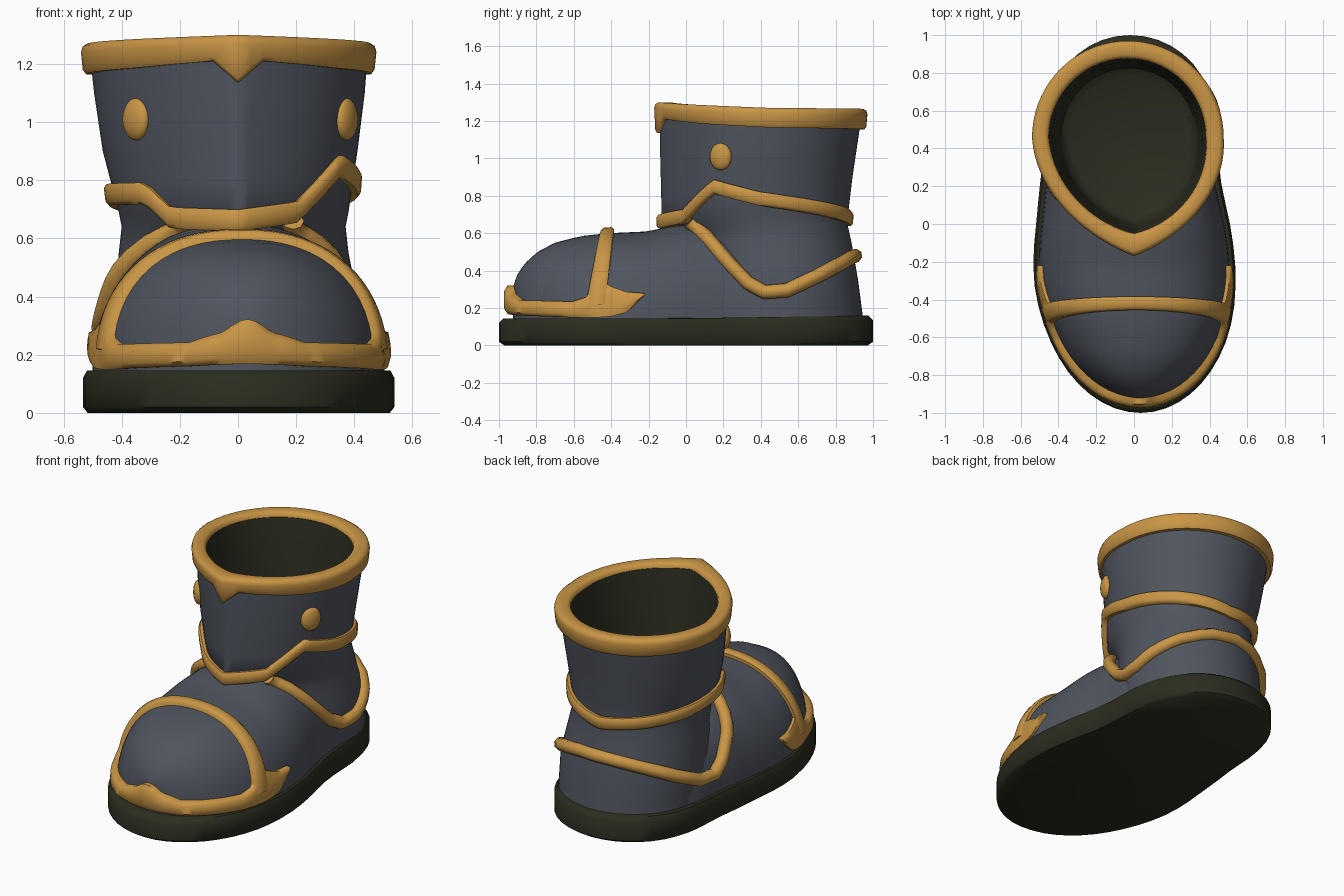
import bpy, bmesh
from math import sin, cos, pi, sqrt, radians
from mathutils import Vector

if "Cube" in bpy.data.objects:
    bpy.data.objects.remove(bpy.data.objects["Cube"], do_unlink=True)


def material(name, rgb):
    m = bpy.data.materials.new(name)
    m.use_nodes = True
    m.diffuse_color = (*rgb, 1)
    bsdf = m.node_tree.nodes["Principled BSDF"]
    bsdf.inputs["Base Color"].default_value = (*rgb, 1)
    bsdf.inputs["Roughness"].default_value = 0.7
    return m


GOLD = material("gold_trim", (0.59, 0.305, 0.06))
SLATE = material("slate_leather", (0.08, 0.09, 0.112))
DARK = material("dark_rubber", (0.025, 0.026, 0.014))


def finish(obj, mat, angle=50):
    obj.data.materials.append(mat)
    bpy.ops.object.select_all(action="DESELECT")
    obj.select_set(True)
    bpy.context.view_layer.objects.active = obj
    bpy.ops.object.shade_smooth_by_angle(angle=radians(angle))


def loft(name, rings, mat, closed=True, loop=False, caps=(False, False), flip=False):
    """Skin a list of equally long point rings."""
    bm = bmesh.new()
    rows = [[bm.verts.new(p) for p in ring] for ring in rings]
    n, r = len(rows[0]), len(rows)
    for i in range(r if loop else r - 1):
        a, b = rows[i], rows[(i + 1) % r]
        for j in range(n if closed else n - 1):
            k = (j + 1) % n
            bm.faces.new((a[j], a[k], b[k], b[j]))
    for use, row in zip(caps, (rows[0], rows[-1])):
        if use:
            bm.faces.new(row)
    bmesh.ops.remove_doubles(bm, verts=bm.verts, dist=0.0005)
    bmesh.ops.recalc_face_normals(bm, faces=bm.faces)
    if flip:
        bmesh.ops.reverse_faces(bm, faces=bm.faces)
    mesh = bpy.data.meshes.new(name)
    bm.to_mesh(mesh)
    bm.free()
    obj = bpy.data.objects.new(name, mesh)
    bpy.context.collection.objects.link(obj)
    finish(obj, mat)


def interp(table, v):
    """Piecewise linear lookup; entries are (key, value, ...)."""
    if v <= table[0][0]:
        return table[0][1:]
    for p, q in zip(table, table[1:]):
        if v <= q[0]:
            f = (v - p[0]) / (q[0] - p[0])
            return [a + (b - a) * f for a, b in zip(p[1:], q[1:])]
    return table[-1][1:]


def band(name, low, high, centre, depth, loop=False):
    """Raised strip between two edge paths, pushed away from a centre."""
    profile = ((0, -0.02), (0, 0.6), (0.2, 1), (0.8, 1), (1, 0.6), (1, -0.02))
    rings = []
    for a, b in zip(low, high):
        ring = []
        for f, d in profile:
            p = a.lerp(b, f)
            ring.append(p + (p - centre(p)).normalized() * (d * depth(p) if d > 0 else d))
        rings.append(ring)
    loft(name, rings, GOLD, loop=loop, caps=(not loop, not loop))


# Shared shapes: foot outline, foot dome and shaft section
def half_width(y):
    f = min(max((y + 0.25) / 0.7, 0), 1)
    w = 0.535 - 0.075 * f * f * (3 - 2 * f)
    if y < -0.25:
        w *= sqrt(max(0, 1 - ((y + 0.25) / 0.75) ** 2))
    if y > 0.4:
        w *= sqrt(max(0, 1 - ((y - 0.4) / 0.6) ** 2.5))
    return w


SPINE = [(-1, 0.035), (-0.6, 0.022), (-0.3, 0.004), (0, -0.005), (0.2, -0.018),
         (0.5, -0.015), (1, -0.02)]
BASE = 0.12
TIP = 0.925
HEEL = 0.87
CREST = [(-0.925, 0.31), (-0.905, 0.375), (-0.865, 0.435), (-0.8, 0.497), (-0.7, 0.55),
         (-0.56, 0.585), (-0.42, 0.6), (-0.2, 0.61), (-0.05, 0.645), (0.2, 0.66),
         (0.5, 0.56), (0.75, 0.3), (0.87, 0.2)]
BULGE = 2.3


def spine(y):
    return interp(SPINE, y)[0]


def foot_width(y):
    return 0.94 * half_width(y / (TIP if y < 0 else HEEL))


def foot_height(y):
    return interp(CREST, y)[0] - BASE


def foot_x(y, z, side):
    s = min(1, (z - BASE) / foot_height(y))
    return spine(y) + side * foot_width(y) * (1 - s ** BULGE) ** (1 / BULGE)


def foot_arc(y, a):
    """Point on the dome's cross-section, from +x (a = 0) over the top."""
    c, s = cos(a), max(0, sin(a))
    r = (abs(c) ** BULGE + s ** BULGE) ** (-1 / BULGE)
    return Vector((spine(y) + foot_width(y) * c * r, y, BASE + foot_height(y) * s * r))


# z, x min, x max, y front, y back
SHAFT = [(0.12, -0.42, 0.42, 0, 0.95), (0.35, -0.425, 0.42, 0, 0.92),
         (0.55, -0.41, 0.38, -0.02, 0.885), (0.64, -0.4, 0.37, -0.06, 0.865),
         (0.69, -0.41, 0.38, -0.13, 0.865), (0.9, -0.465, 0.41, -0.135, 0.89),
         (1.1, -0.495, 0.435, -0.14, 0.92), (1.24, -0.51, 0.445, -0.14, 0.94)]


def section(t, x0, x1, y0, y1, z, point=0.5):
    """Teardrop ring point: t = 0 is the creased front, +t towards +x."""
    yc, a = y0 + (y1 - y0) * 0.55, abs(t)
    if a > pi / 2:
        y = yc - (y1 - yc) * cos(a)
    else:
        y = yc - (yc - y0) * ((1 - point) * cos(a) + point * (1 - 2 * a / pi))
    cx = (x0 + x1) / 2 * (1 - max(0, cos(a)))
    return Vector((cx + (x1 - x0) / 2 * sin(t), y, z))


def shaft_point(t, z, grow=0):
    x0, x1, y0, y1 = interp(SHAFT, z)
    return section(t, x0 - grow, x1 + grow, y0 - grow, y1 + grow, z)


N = 72
TURN = [-pi + 2 * pi * i / N for i in range(N)]


# Sole
def sole_ring(z, s):
    ys = [-cos(pi * i / 28) for i in range(29)]
    pts = [(half_width(y), y) for y in ys] + [(-half_width(y), y) for y in ys[-2:0:-1]]
    return [(spine(y) + x * s, y * s, z + (0.015 * max(0, y) if z > 0.1 else 0)) for x, y in pts]


loft("sole", [sole_ring(z, s) for z, s in ((0, 0.97), (0.02, 1), (0.12, 1), (0.145, 0.975))],
     DARK, caps=(True, True))

# Foot
rings = []
for i in range(41):
    f = -cos(pi * i / 40)
    y = f * (TIP if f < 0 else HEEL)
    rings.append([foot_arc(y, pi * j / 32) for j in range(33)])
loft("foot", rings, SLATE, closed=False)

# Shaft
loft("shaft", [[shaft_point(t, z) for t in TURN]
               for z in (0.12, 0.24, 0.35, 0.45, 0.55, 0.64, 0.69, 0.8, 0.9, 1.0, 1.1, 1.24)], SLATE)

# Collar, rolling over the rim into a rounder opening
COLLAR_LOW = [(0, 1.135), (0.175, 1.21), (0.8, 1.185), (1.57, 1.165), (3.14, 1.155)]
COLLAR_TOP = [(0, 1.3), (0.8, 1.285), (1.57, 1.27), (3.14, 1.265)]


def collar_ring(grow, rise, edge):
    return [shaft_point(t, 1.24, grow).xy.to_3d()
            + Vector((0, 0, interp(edge, abs(t))[0] + rise)) for t in TURN]


def opening_ring(grow, drop):
    return [section(t, -0.45 - grow, 0.38 + grow, -0.05 - grow, 0.875 + grow,
                    interp(COLLAR_TOP, abs(t))[0] - drop, 0.3) for t in TURN]


loft("collar", [collar_ring(-0.035, 0, COLLAR_LOW), collar_ring(0.013, 0, COLLAR_LOW),
                collar_ring(0.024, 0.015, COLLAR_LOW), collar_ring(0.03, -0.03, COLLAR_TOP),
                collar_ring(0.024, -0.01, COLLAR_TOP), collar_ring(0.008, 0, COLLAR_TOP),
                opening_ring(0.02, 0.002), opening_ring(0.004, 0.012),
                opening_ring(0, 0.03), opening_ring(0.02, 0.05)], GOLD)
loft("lining", [opening_ring(0.004, 0.03)] +
     [[section(t, *s, 0.3) for t in TURN] for s in
      ((-0.43, 0.36, -0.03, 0.855, 1.1), (-0.4, 0.34, -0.01, 0.84, 0.85),
       (-0.385, 0.33, 0.01, 0.825, 0.71), (-0.34, 0.29, 0.05, 0.78, 0.68))],
     DARK, caps=(False, True), flip=True)

# Stepped trim around the shaft
STEP = [(-3.14, 0.675), (-1.57, 0.75), (-0.83, 0.755), (-0.6, 0.67), (0, 0.662),
        (0.52, 0.69), (0.95, 0.85), (1.5, 0.785), (3.14, 0.675)]
low, high = [], []
for t in TURN:
    z = interp(STEP, t)[0]
    foot_of_trim = shaft_point(t, max(z, 0.69))
    foot_of_trim.z = z - 0.037
    low.append(foot_of_trim)
    high.append(shaft_point(t, max(z + 0.037, 0.69)))
band("shaft_trim", low, high, lambda p: Vector((-0.03, 0.4, p.z)), lambda p: 0.028, loop=True)


# Toe band with a front peak and swept points at the sides
def foot_centre(p):
    return Vector((spine(p.y), max(p.y, -0.5), min(p.z, 0.3)))


TOE = [(-0.925, 0.168, 0.32), (-0.91, 0.165, 0.275), (-0.87, 0.16, 0.242), (-0.6, 0.15, 0.235),
       (-0.53, 0.15, 0.26), (-0.47, 0.15, 0.35), (-0.4, 0.155, 0.315), (-0.32, 0.175, 0.287),
       (-0.22, 0.27, 0.28)]
low, high = [], []
for i in range(-44, 45):
    f = abs(i) / 44
    y = -TIP + (TIP - 0.22) * (1 - cos(f * pi / 2))
    side = 1 if i > 0 else -1
    for path, z in zip((low, high), interp(TOE, y)):
        path.append(Vector((foot_x(y, min(z, 0.28) if f < 0.1 else z, side), y, z)))
band("toe_band", low, high, foot_centre,
     lambda p: 0.028 + 0.02 * min(1, max(0, -2 * p.y - 0.8)))

# Arch across the toes
low, high = [], []
for i in range(41):
    a = 0.2 + (pi - 0.4) * i / 40
    s = sin(a)
    y, w = -0.42 - 0.08 * (1 - s), 0.036 + 0.02 * (1 - s)
    low.append(foot_arc(y - w, a))
    high.append(foot_arc(y + w, a))
band("toe_arch", low, high, lambda p: Vector((spine(p.y), p.y, 0.15)), lambda p: 0.032)


# Heel strap: a rounded strip lying on whichever surface is further out
def outer_x(y, z, side):
    pts = [shaft_point(side * pi * i / 90, z) for i in range(91)]
    shaft_x = min(pts, key=lambda p: abs(p.y - y)).x
    return max(foot_x(y, z, side), shaft_x, key=lambda x: side * x)


PATH = [(0, 0.02, 0.66), (1, 0.11, 0.58), (2, 0.22, 0.45), (3, 0.33, 0.335), (4, 0.42, 0.285),
        (5, 0.54, 0.295), (6, 0.7, 0.37), (7, 0.83, 0.44), (8, 0.88, 0.47)]
right, left = [], []
for i in range(25):
    y, z = interp(PATH, i / 3)
    swell = 0.03 * sin(pi * i / 24)
    left.append((outer_x(y, z, 1) + 0.008, y, z))
    right.append((outer_x(y, z, -1) - 0.008 - swell, y - swell, z))
points = left + [(-0.015, 0.905, 0.48)] + right[::-1]
curve = bpy.data.curves.new("heel_strap", "CURVE")
curve.dimensions = "3D"
curve.bevel_depth = 0.038
curve.bevel_resolution = 2
curve.use_fill_caps = True
spline = curve.splines.new("POLY")
spline.points.add(len(points) - 1)
for sp, p in zip(spline.points, points):
    sp.co = (*p, 1)
strap = bpy.data.objects.new("heel_strap", curve)
bpy.context.collection.objects.link(strap)
bpy.ops.object.select_all(action="DESELECT")
bpy.context.view_layer.objects.active = strap
strap.select_set(True)
bpy.ops.object.convert(target="MESH")
finish(bpy.context.object, GOLD)

# Studs
for name, t in (("left_stud", 1.02), ("right_stud", -0.85)):
    along = shaft_point(t + 0.05, 1.01) - shaft_point(t - 0.05, 1.01)
    normal = Vector((along.y, -along.x, 0))
    bpy.ops.mesh.primitive_uv_sphere_add(segments=20, ring_count=12, radius=1,
                                         location=shaft_point(t, 1.01))
    stud = bpy.context.object
    stud.name = name
    stud.rotation_euler = normal.to_track_quat("X", "Z").to_euler()
    stud.scale = (0.033, 0.063, 0.073)
    finish(stud, GOLD)
